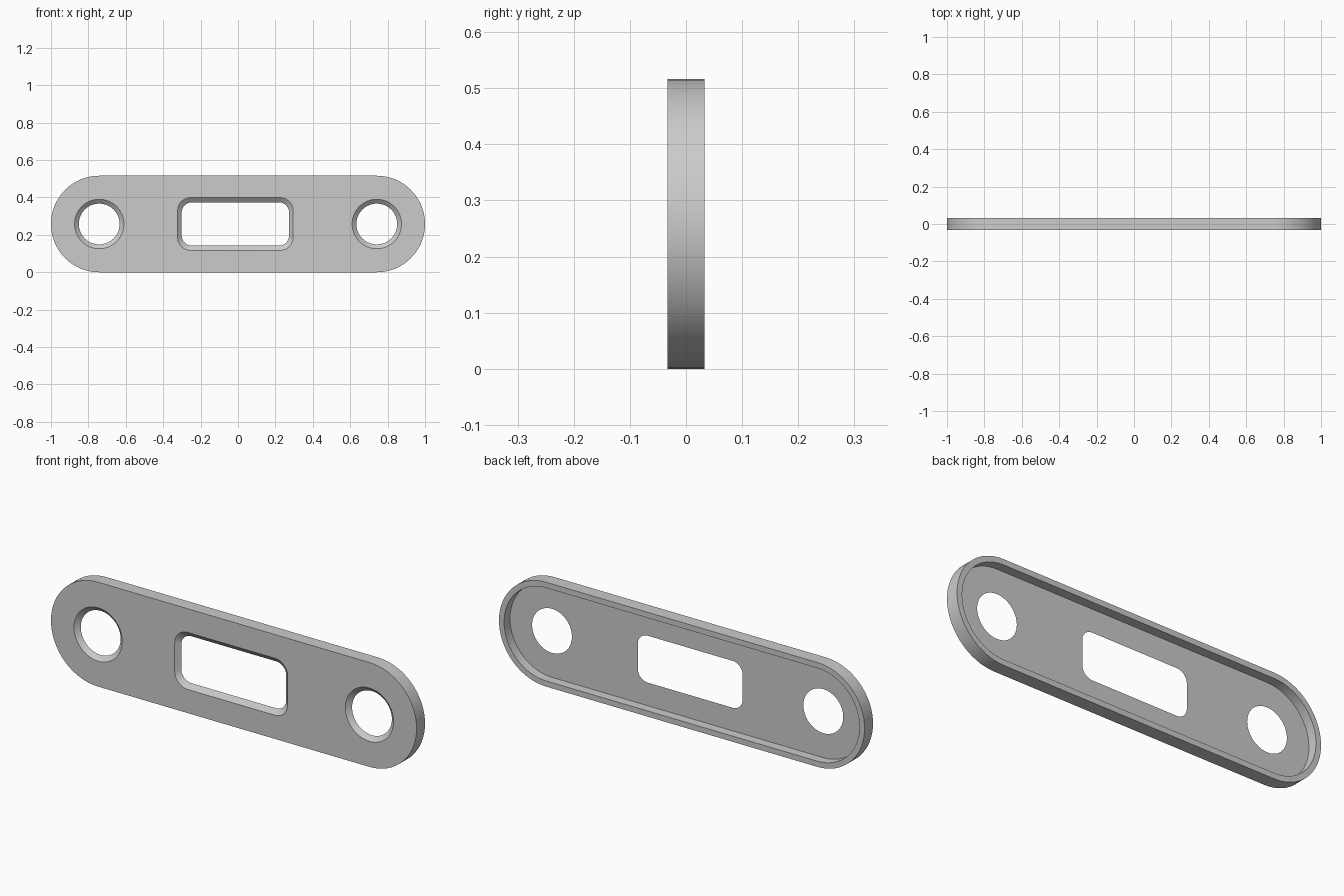
import bpy, bmesh, math
from mathutils import Vector

cube = bpy.data.objects.get("Cube")
if cube:
    bpy.data.objects.remove(cube, do_unlink=True)

# Main dimensions
HALF_LEN, RADIUS = 1.0, 0.258
FRONT, FLOOR, BACK = -0.033, -0.013, 0.033
RIM = 0.028
HOLE_X = HALF_LEN - RADIUS

grey = bpy.data.materials.new("plain grey")
grey.use_nodes = True
colour = (0.6, 0.6, 0.6, 1)
grey.diffuse_color = colour
grey.node_tree.nodes["Principled BSDF"].inputs["Base Color"].default_value = colour

bm = bmesh.new()


def ring(cx, y, half_w, half_h, r, steps=16):
    """Vertices of a rounded rectangle in the xz plane, in order."""
    pts = []
    for corner in range(4):
        sx = 1 if corner in (0, 3) else -1
        sz = 1 if corner < 2 else -1
        for i in range(steps + 1):
            a = (corner + i / steps) * math.pi / 2
            p = Vector((cx + sx * (half_w - r) + r * math.cos(a), y,
                        RADIUS + sz * (half_h - r) + r * math.sin(a)))
            if not pts or min((p - q).length for q in pts) > 1e-5:
                pts.append(p)
    return [bm.verts.new(p) for p in pts]


def slot(y, inset):
    return ring(0, y, HALF_LEN - inset, RADIUS - inset, RADIUS - inset)


def wall(a, b):
    """Quads between two rings of matching vertices."""
    for i in range(len(a)):
        bm.faces.new((a[i - 1], a[i], b[i], b[i - 1]))


def flat_face(*rings):
    """Flat sheet inside the first ring, with the others as openings."""
    edges = [bm.edges.get((r[i - 1], r[i])) for r in rings for i in range(len(r))]
    bmesh.ops.triangle_fill(bm, use_beauty=True, edges=edges, normal=(0, 1, 0))


# Outer side, back rim and recess wall
outer_front, outer_back = slot(FRONT, 0), slot(BACK, 0)
rim_back, rim_floor = slot(BACK, RIM), slot(FLOOR, RIM)
wall(outer_front, outer_back)
wall(outer_back, rim_back)
wall(rim_back, rim_floor)

# Countersunk screw holes and bevelled window: front ring and narrower floor ring
openings = []
for x, front, floor in ((-HOLE_X, (0.132,) * 3, (0.109,) * 3),
                        (HOLE_X, (0.132,) * 3, (0.109,) * 3),
                        (-0.014, (0.309, 0.141, 0.07), (0.287, 0.116, 0.055))):
    front_ring, floor_ring = ring(x, FRONT, *front), ring(x, FLOOR, *floor)
    wall(front_ring, floor_ring)
    openings.append((front_ring, floor_ring))

# Front face and recess floor
flat_face(outer_front, *[o[0] for o in openings])
flat_face(rim_floor, *[o[1] for o in openings])
bmesh.ops.recalc_face_normals(bm, faces=bm.faces[:])

mesh = bpy.data.meshes.new("cover_plate")
bm.to_mesh(mesh)
bm.free()
mesh.materials.append(grey)
plate = bpy.data.objects.new("cover_plate", mesh)
bpy.context.collection.objects.link(plate)

# Smooth round sides, crisp edges
bpy.ops.object.select_all(action='DESELECT')
plate.select_set(True)
bpy.context.view_layer.objects.active = plate
bpy.ops.object.shade_smooth_by_angle(angle=math.radians(30))
